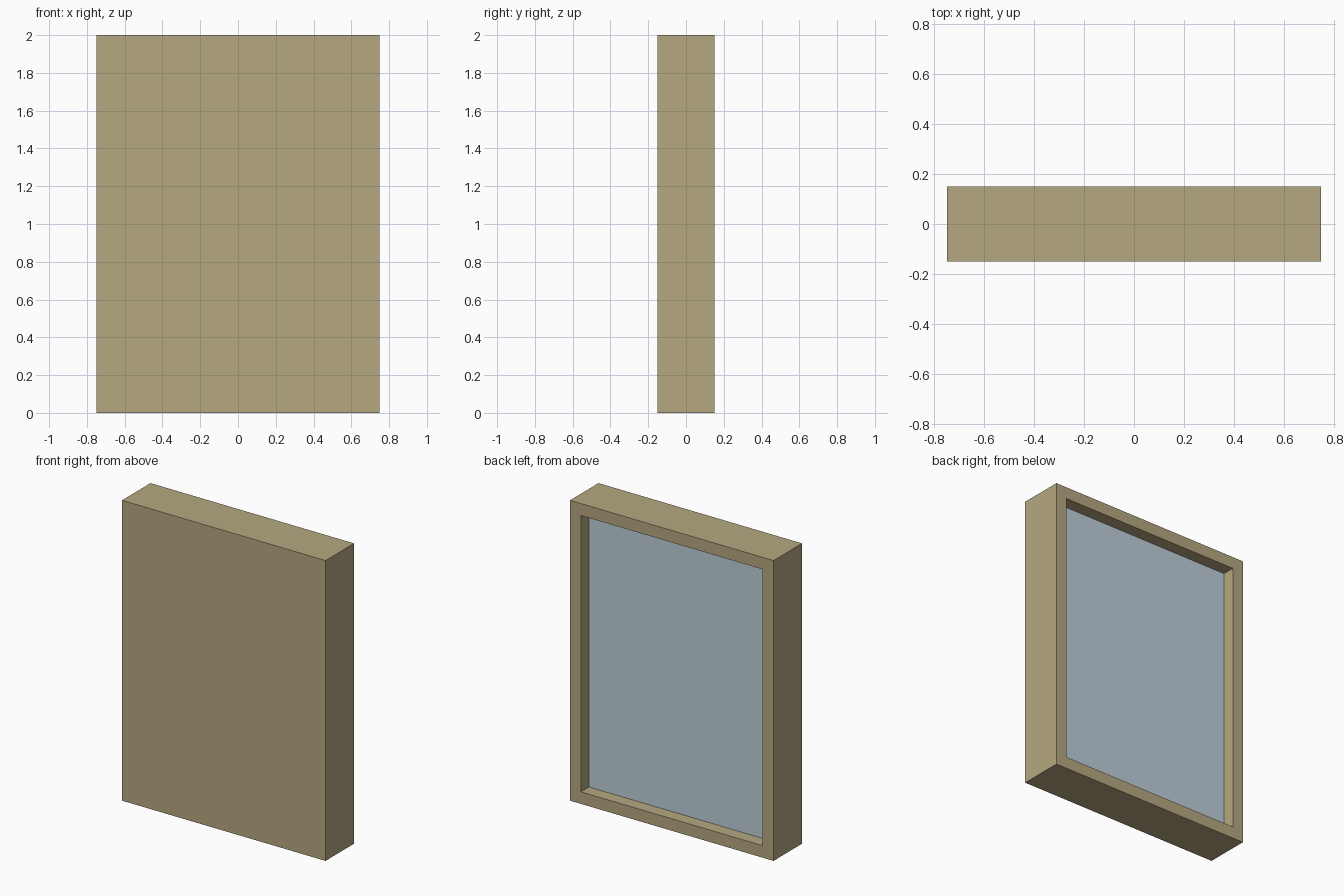
import bpy, bmesh
from mathutils import Matrix, Vector

if "Cube" in bpy.data.objects:
    bpy.data.objects.remove(bpy.data.objects["Cube"])

W, D, H = 1.5, 0.3, 2.0      # outer size
BORDER, RECESS = 0.08, 0.085  # rim width and pane depth on the back


def material(name, rgb):
    m = bpy.data.materials.new(name)
    m.diffuse_color = (*rgb, 1.0)
    m.use_nodes = True
    m.node_tree.nodes["Principled BSDF"].inputs["Base Color"].default_value = m.diffuse_color
    return m


frame_mat = material("tan_frame", (0.462, 0.386, 0.216))
pane_mat = material("pale_blue_pane", (0.515, 0.617, 0.694))

# Solid case
bm = bmesh.new()
bmesh.ops.create_cube(bm, size=1.0, matrix=Matrix.Translation((0, 0, H / 2)) @ Matrix.Diagonal((W, D, H, 1)))
bm.normal_update()

# Rim on the back, then the pane face pushed into the case
pane = max(bm.faces, key=lambda f: f.calc_center_median().y)
bmesh.ops.inset_region(bm, faces=[pane], thickness=BORDER, use_even_offset=True)
pushed = bmesh.ops.extrude_discrete_faces(bm, faces=[pane])["faces"][0]
bmesh.ops.translate(bm, verts=pushed.verts[:], vec=Vector((0, -RECESS, 0)))
pushed.material_index = 1
bmesh.ops.recalc_face_normals(bm, faces=bm.faces[:])

mesh = bpy.data.meshes.new("window_frame")
bm.to_mesh(mesh)
bm.free()
mesh.materials.append(frame_mat)
mesh.materials.append(pane_mat)
bpy.context.collection.objects.link(bpy.data.objects.new("window_frame", mesh))
